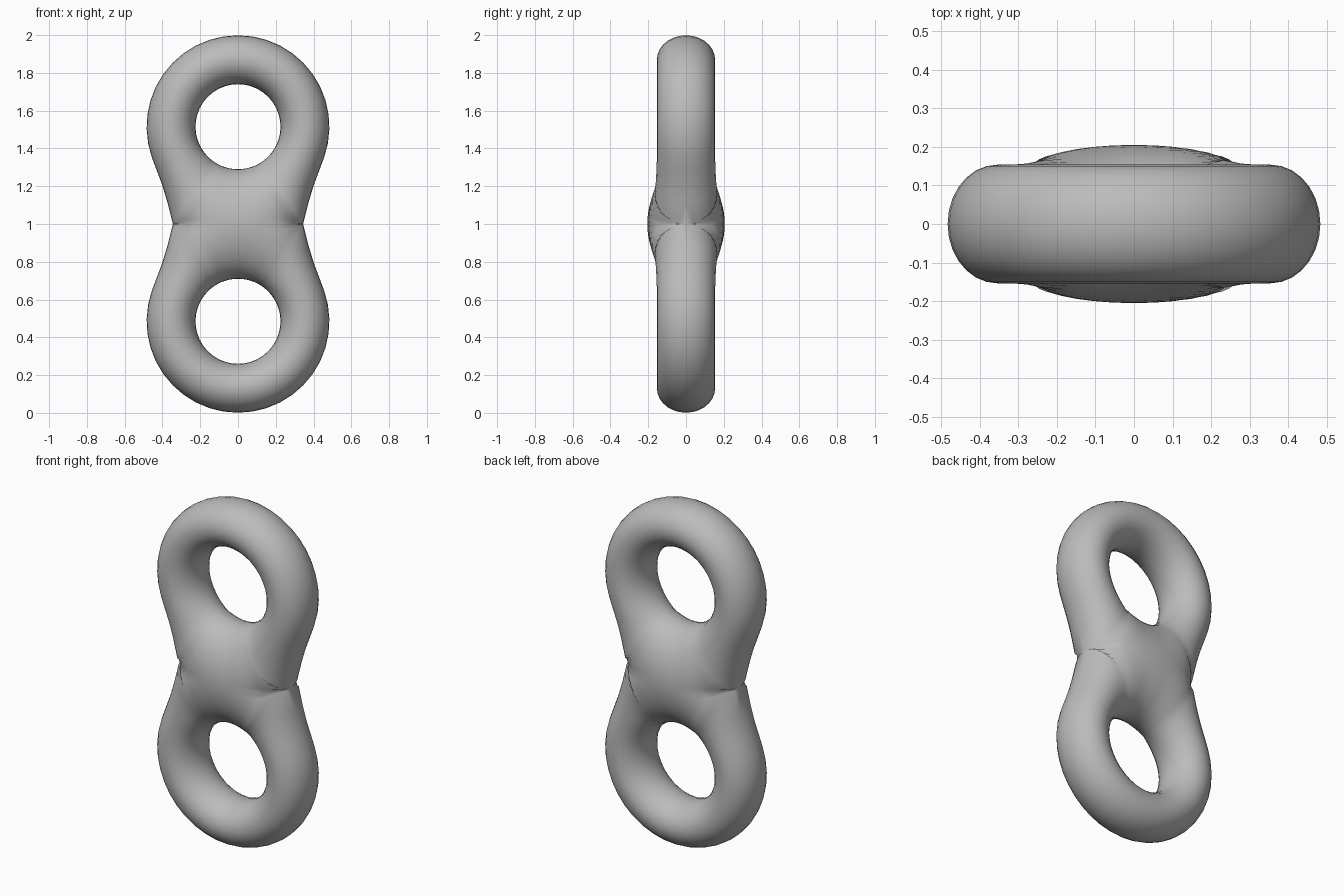
import bpy, bmesh
from math import sin, cos, asin, atan2, pi, radians, degrees

cube = bpy.data.objects.get("Cube")
if cube:
    bpy.data.objects.remove(cube)

HOLE_Z, HOLE_R, RING_R = 0.515, 0.225, 0.484   # upper ring, measured from the waist
WAIST_X, WAIST_Y, RING_Y = 0.345, 0.205, 0.154
WAIST_ANGLE = atan2(WAIST_X, HOLE_Z)
STEPS = 14


def section(angle):
    """Outer radius, peak depth and sweep end at an angle from straight down."""
    a = abs(angle)
    if a >= WAIST_ANGLE - 1e-6:
        t = max(0, (radians(75) - a) / (radians(75) - WAIST_ANGLE)) ** 3
        return RING_R + (HOLE_Z / cos(WAIST_ANGLE) - RING_R) * t, RING_Y + 0.011 * t, pi
    outer = HOLE_Z / cos(a)
    x = outer * sin(a) / WAIST_X
    seam = WAIST_Y * (1 - x ** 2.4) ** (1 / 2.4)
    peak = max(seam, WAIST_Y - 0.04 * (a / WAIST_ANGLE) ** 2)
    return outer, peak, pi - asin(seam / peak)


# Angles through the waist, then around the free part of the ring
angles = [WAIST_ANGLE * (i / 6 - 1) for i in range(12)]
angles += [WAIST_ANGLE + (2 * pi - 2 * WAIST_ANGLE) * i / 32 for i in range(32)]

# Front half of the upper ring
bm = bmesh.new()
rows = []
for angle in angles:
    a = angle if angle <= pi else angle - 2 * pi
    outer, peak, end = section(a)
    row = []
    for k in range(STEPS + 1):
        phi = end * k / STEPS
        r = HOLE_R + (outer - HOLE_R) * (1 - cos(phi)) / (1 - cos(end))
        row.append(bm.verts.new((r * sin(a), -peak * sin(phi), HOLE_Z - r * cos(a))))
    rows.append(row)
for i, row in enumerate(rows):
    after = rows[(i + 1) % len(rows)]
    for k in range(STEPS):
        bm.faces.new((row[k], row[k + 1], after[k + 1], after[k]))
bm.normal_update()
if sum(f.normal.y for f in bm.faces) > 0:
    bmesh.ops.reverse_faces(bm, faces=bm.faces[:])
for f in bm.faces:
    f.smooth = True

mesh = bpy.data.meshes.new("double_ring")
bm.to_mesh(mesh)
bm.free()
ring = bpy.data.objects.new("double_ring", mesh)
bpy.context.collection.objects.link(ring)
ring.location.z = 1

# Mirror front to back and top to bottom
mirror = ring.modifiers.new("mirror", "MIRROR")
mirror.use_axis = (False, True, True)
mirror.merge_threshold = 0.0005

# Plain grey
grey = bpy.data.materials.new("plain_grey")
grey.use_nodes = True
colour = (0.5, 0.5, 0.5, 1)
grey.diffuse_color = colour
grey.node_tree.nodes["Principled BSDF"].inputs["Base Color"].default_value = colour
mesh.materials.append(grey)
